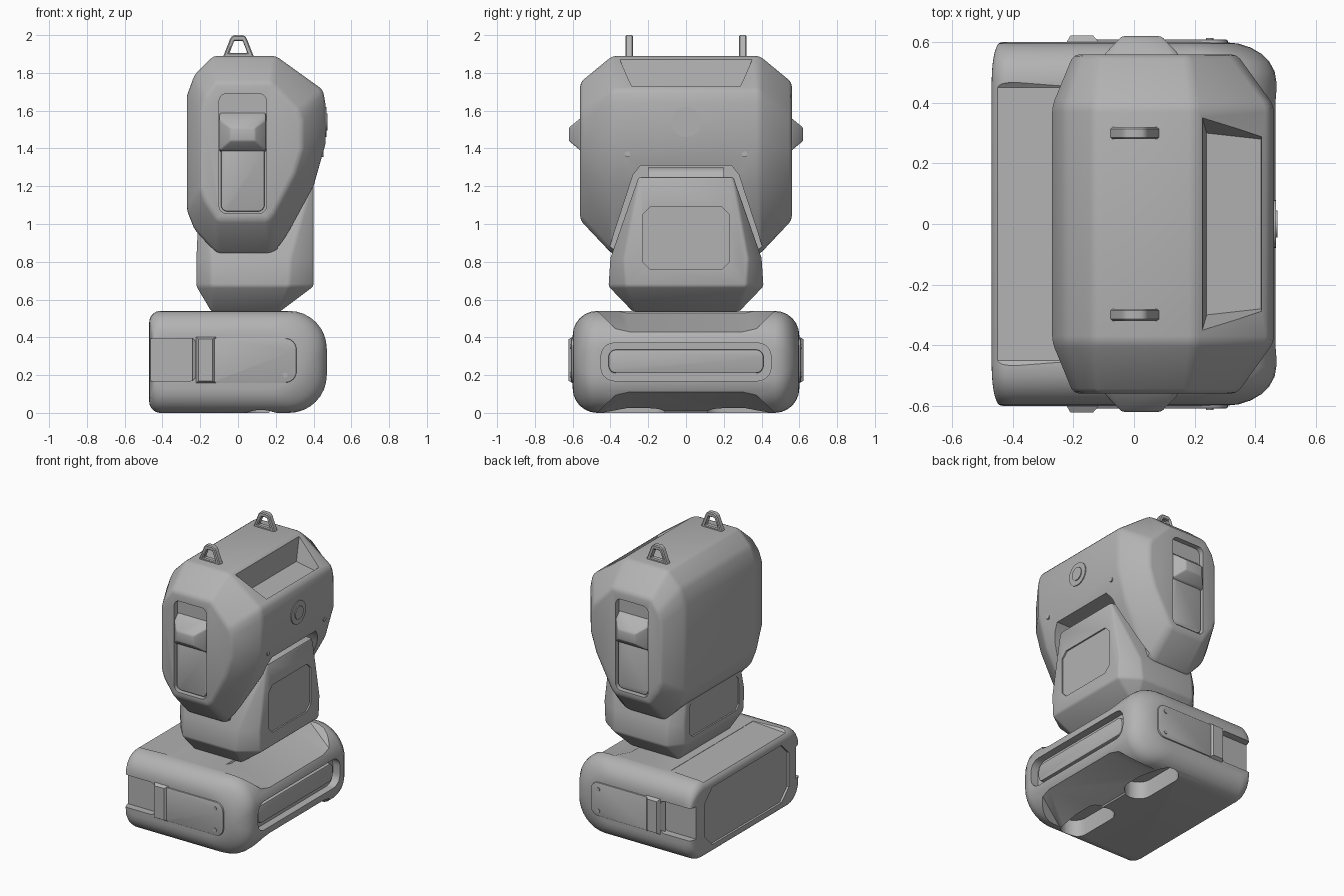
import bpy, bmesh
from math import sin, cos, pi, radians

cube = bpy.data.objects.get("Cube")
if cube:
    bpy.data.objects.remove(cube)

grey = bpy.data.materials.new("plain grey")
grey.use_nodes = True
COLOUR = (0.45, 0.45, 0.45, 1)
grey.diffuse_color = COLOUR
grey.node_tree.nodes["Principled BSDF"].inputs["Base Color"].default_value = COLOUR
parts = []


def finish(name, bm):
    bmesh.ops.recalc_face_normals(bm, faces=bm.faces)
    mesh = bpy.data.meshes.new(name)
    bm.to_mesh(mesh)
    bm.free()
    mesh.materials.append(grey)
    obj = bpy.data.objects.new(name, mesh)
    bpy.context.collection.objects.link(obj)
    parts.append(obj)
    return obj


def loft(name, sections):
    """Skin a list of point rings and cap both ends."""
    bm = bmesh.new()
    rings = [[bm.verts.new(p) for p in ring] for ring in sections]
    for a, b in zip(rings, rings[1:]):
        for i in range(len(a)):
            j = (i + 1) % len(a)
            bm.faces.new((a[i], a[j], b[j], b[i]))
    bm.faces.new(rings[0])
    bm.faces.new(rings[-1])
    return finish(name, bm)


def prism(name, outline, axis, a, b):
    place = {"x": lambda u, v, t: (t, u, v), "y": lambda u, v, t: (u, t, v),
             "z": lambda u, v, t: (u, v, t)}[axis]
    return loft(name, [[place(u, v, t) for u, v in outline] for t in (a, b)])


def hull(name, points):
    bm = bmesh.new()
    for p in points:
        bm.verts.new(p)
    bmesh.ops.convex_hull(bm, input=bm.verts)
    bmesh.ops.dissolve_limit(bm, angle_limit=0.02, verts=bm.verts, edges=bm.edges)
    return finish(name, bm)


def rounded(u0, u1, v0, v1, left, right=None, steps=6):
    """Rectangle outline with its own corner radius on each side."""
    most = min(u1 - u0, v1 - v0) / 2 - 0.001
    rl = min(left, most)
    rr = min(left if right is None else right, most)
    corners = ((u1 - rr, v0 + rr, rr, -90), (u1 - rr, v1 - rr, rr, 0),
               (u0 + rl, v1 - rl, rl, 90), (u0 + rl, v0 + rl, rl, 180))
    return [(u + r * cos(radians(s + 90 * k / steps)), v + r * sin(radians(s + 90 * k / steps)))
            for u, v, r, s in corners for k in range(steps + 1)]


def disc(u, v, r):
    return [(u + r * cos(2 * pi * k / 24), v + r * sin(2 * pi * k / 24)) for k in range(24)]


def apply(obj, mod):
    bpy.context.view_layer.objects.active = obj
    bpy.ops.object.modifier_apply(modifier=mod.name)


def cut(obj, cutter):
    mod = obj.modifiers.new("cut", "BOOLEAN")
    mod.operation, mod.solver, mod.object = "DIFFERENCE", "EXACT", cutter
    apply(obj, mod)
    parts.remove(cutter)
    bpy.data.objects.remove(cutter)


def bevel(obj, width, segments=2):
    mod = obj.modifiers.new("bevel", "BEVEL")
    mod.width, mod.segments = width, segments
    mod.limit_method, mod.angle_limit = "ANGLE", radians(20)
    apply(obj, mod)


# Foot: a rounded block, softened towards both ends
angles = [radians(15 * k) for k in range(7)]
ends = [(-1, a) for a in reversed(angles)] + [(1, a) for a in angles]
sections = []
for side, a in ends:
    d = 1 - cos(a)
    ring = rounded(-0.47 + 0.03 * d, 0.47 - 0.17 * d, 0.13 * d, 0.54 - 0.13 * d, 0.06, 0.2, 8)
    sections.append([(x, side * (0.47 + 0.13 * sin(a)), z) for x, z in ring])
foot = loft("foot", sections)

# Sloping cuts above and below the foot's nose, and the shallow rear step
for flip in (False, True):
    pts = [(x, s * y, z) for s in (1, -1) for x, y, z in
           ((0.15, 0.5, 0.57), (0.65, 0.5, 0.57), (0.17, 0.32, 0.53), (0.65, 0.28, 0.355))]
    cut(foot, hull("nose_cutter", [(x, y, 0.54 - z if flip else z) for x, y, z in pts]))
cut(foot, hull("step_cutter", [(x, s * y, z) for s in (1, -1) for x, y, z in
               ((-0.2, 0.48, 0.56), (-0.6, 0.48, 0.56), (-0.2, 0.45, 0.538), (-0.6, 0.45, 0.515))]))
cut(foot, prism("rear_cutter", rounded(-0.46, 0.46, 0.07, 0.47, 0.08, steps=1), "x", -0.6, -0.455))

# Nose slot with its inner panel
cut(foot, prism("slot_cutter", rounded(-0.45, 0.45, 0.17, 0.37, 0.07), "x", 0.415, 0.6))
slot = prism("nose_slot_panel", rounded(-0.41, 0.41, 0.21, 0.335, 0.04), "x", 0.39, 0.445)
bevel(slot, 0.008)

# Foot sides: open pocket, raised band, plate, screws and underside recess
for s, label in ((-1, "front"), (1, "back")):
    cut(foot, prism("pocket_cutter", rounded(-0.6, -0.225, 0.17, 0.395, 0.025), "y", s * 0.55, s * 0.7))
    cut(foot, prism("recess_cutter", rounded(0.03, 0.21, min(s * 0.1, s * 0.53), max(s * 0.1, s * 0.53), 0.09),
                    "z", -0.1, 0.12))
    hull(label + "_foot_band", [(x, s * y, z) for y, x0, x1, z0, z1 in
         ((0.57, -0.24, -0.09, 0.14, 0.42), (0.622, -0.21, -0.135, 0.17, 0.39))
         for x in (x0, x1) for z in (z0, z1)])
    plate = prism(label + "_foot_plate", rounded(-0.13, 0.31, 0.16, 0.395, 0.01, 0.06), "y", s * 0.54, s * 0.609)
    bevel(plate, 0.006)
    for z in (0.2, 0.35):
        prism(label + "_foot_screw", disc(0.25, z, 0.013), "y", s * 0.59, s * 0.614)

# Leg: tapered block with chamfered corners
levels = ((1.25, -0.2, 0.4, 0.25), (0.82, -0.22, 0.4, 0.33), (0.82, -0.14, 0.28, 0.4),
          (0.67, -0.22, 0.4, 0.32), (0.67, -0.14, 0.27, 0.41), (0.535, -0.14, 0.22, 0.28))
leg = hull("leg", [(x, s * y, z) for z, x0, x1, y in levels for x in (x0, x1) for s in (1, -1)])
bevel(leg, 0.012)
cut(leg, prism("panel_cutter", rounded(-0.23, 0.23, 0.76, 1.09, 0.04, steps=1), "x", 0.39, 0.5))
cut(leg, prism("panel_cutter", rounded(-0.27, 0.27, 0.7, 0.94, 0.03, steps=1), "x", -0.5, -0.21))
prism("leg_pivot", disc(0.29, 1.23, 0.07), "y", -0.2, 0.2)

# Body: full outline in the middle, smaller outline on the end faces
wide = [(-0.27, 1.68), (-0.23, 1.79), (-0.13, 1.89), (0.2, 1.89), (0.45, 1.71), (0.462, 1.64), (0.462, 1.42),
        (0.4, 1.2), (0.22, 0.87), (0.17, 0.84), (-0.11, 0.84), (-0.23, 0.97), (-0.27, 1.07)]
small = [(-0.2, 1.6), (-0.18, 1.67), (-0.12, 1.75), (0.18, 1.75), (0.32, 1.6), (0.34, 1.55), (0.34, 1.4),
         (0.3, 1.27), (0.19, 1.06), (0.16, 1.02), (-0.11, 1.02), (-0.18, 1.13), (-0.2, 1.19)]
body = loft("body", [[(x, y, z) for x, z in ring] for y, ring in
                     ((-0.56, small), (-0.39, wide), (0.39, wide), (0.56, small))])
bevel(body, 0.02)

# Scoop in the upper corner and the opening around the leg
cut(body, hull("scoop_cutter", [(x, s * y, z) for s in (1, -1) for x, y, z in
               ((0.22, 0.37, 1.93), (0.43, 0.34, 1.93), (0.24, 0.3, 1.72), (0.42, 0.28, 1.7))]))
cut(body, prism("opening_cutter", [(-0.24, 1.31), (0.24, 1.31), (0.28, 1.26), (0.43, 0.8), (-0.43, 0.8),
                                   (-0.28, 1.26)], "x", 0.21, 0.7))

# End pockets with lower panel and projecting grip, and lifting lugs
for s, label in ((-1, "front"), (1, "back")):
    cut(body, prism("pocket_cutter", rounded(-0.1, 0.15, 1.055, 1.69, 0.04), "y", s * 0.525, s * 0.7))
    panel = prism(label + "_pocket_panel", rounded(-0.09, 0.14, 1.066, 1.41, 0.035), "y", s * 0.5, s * 0.548)
    bevel(panel, 0.006)
    grip = hull(label + "_grip", [(x, s * y, z) for y, x0, x1, z0, z1 in
                ((0.51, -0.098, 0.148, 1.38, 1.6), (0.56, -0.098, 0.148, 1.39, 1.55),
                 (0.62, -0.04, 0.09, 1.44, 1.51)) for x in (x0, x1) for z in (z0, z1)])
    bevel(grip, 0.008)
    y = s * 0.3
    lug = prism(label + "_lug", [(-0.085, 1.87), (0.09, 1.87), (0.045, 1.985), (0.03, 2.0), (-0.025, 2.0),
                                 (-0.04, 1.985)], "y", y - 0.02, y + 0.02)
    cut(lug, prism("lug_cutter", [(-0.045, 1.905), (0.05, 1.905), (0.025, 1.97), (-0.02, 1.97)],
                   "y", y - 0.1, y + 0.1))
    bevel(lug, 0.006, 1)
    prism(label + "_body_screw", disc(s * 0.31, 1.37, 0.015), "x", 0.42, 0.453)

# Plain round cap on the side
prism("round_cap", disc(0, 1.54, 0.08), "x", 0.44, 0.468)
prism("round_cap_hub", disc(0, 1.54, 0.045), "x", 0.45, 0.474)

# Smooth shading with sharp edges kept
bpy.ops.object.select_all(action="DESELECT")
for obj in parts:
    obj.select_set(True)
bpy.context.view_layer.objects.active = body
bpy.ops.object.shade_smooth_by_angle(angle=radians(30))
